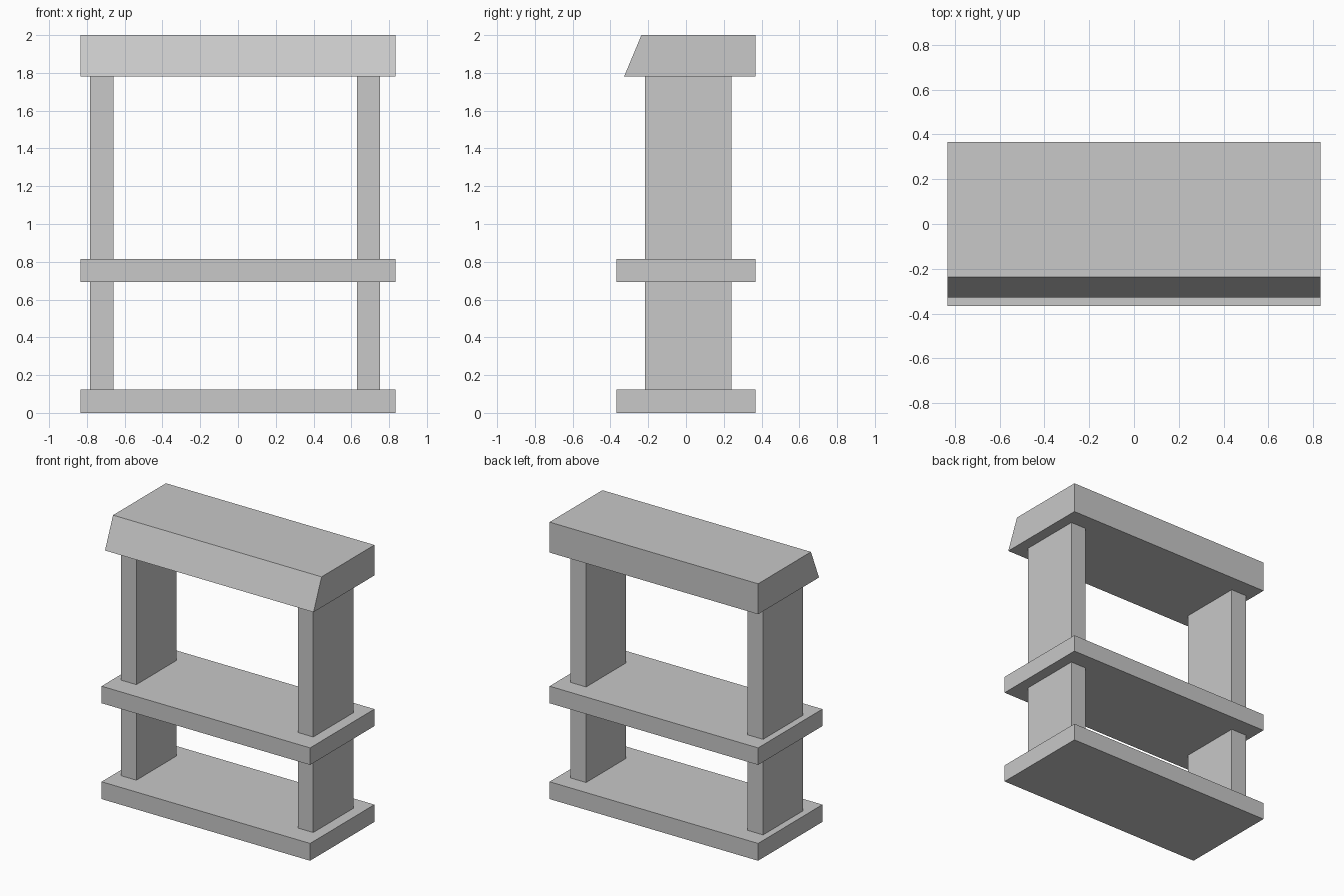
import bpy
import bmesh

cube = bpy.data.objects.get("Cube")
if cube:
    bpy.data.objects.remove(cube, do_unlink=True)

# One plain grey for the whole unit
grey = bpy.data.materials.new("light_grey")
grey.use_nodes = True
colour = (0.58, 0.58, 0.58, 1)
grey.diffuse_color = colour
grey.node_tree.nodes["Principled BSDF"].inputs["Base Color"].default_value = colour


def extrude_profile(name, profile, x0, x1):
    """Extrude a (y, z) outline from x0 to x1."""
    bm = bmesh.new()
    face = bm.faces.new([bm.verts.new((x0, y, z)) for y, z in profile])
    result = bmesh.ops.extrude_face_region(bm, geom=[face])
    moved = [v for v in result["geom"] if isinstance(v, bmesh.types.BMVert)]
    bmesh.ops.translate(bm, vec=(x1 - x0, 0, 0), verts=moved)
    bmesh.ops.recalc_face_normals(bm, faces=bm.faces)
    mesh = bpy.data.meshes.new(name)
    bm.to_mesh(mesh)
    bm.free()
    mesh.materials.append(grey)
    obj = bpy.data.objects.new(name, mesh)
    bpy.context.collection.objects.link(obj)
    return obj


def box(name, x, y, z):
    return extrude_profile(name, [(y[0], z[0]), (y[1], z[0]), (y[1], z[1]), (y[0], z[1])], *x)


HALF_W, HALF_D = 0.833, 0.367
BASE_TOP, SHELF_LOW, SHELF_TOP, HEAD_LOW = 0.125, 0.692, 0.815, 1.78

# Base slab and middle shelf
box("base", (-HALF_W, HALF_W), (-HALF_D, HALF_D), (0, BASE_TOP))
box("middle_shelf", (-HALF_W, HALF_W), (-HALF_D, HALF_D), (SHELF_LOW, SHELF_TOP))

# Upright panels, below and above the shelf
for side, x in (("right", (-0.784, -0.66)), ("left", (0.63, 0.753))):
    for level, z in (("lower", (BASE_TOP, SHELF_LOW)), ("upper", (SHELF_TOP, HEAD_LOW))):
        box(f"{level}_{side}_upright", x, (-0.217, 0.24), z)

# Header with sloped front
extrude_profile("header", [(-0.328, HEAD_LOW), (HALF_D, HEAD_LOW), (HALF_D, 2), (-0.236, 2)],
                -HALF_W, HALF_W)
